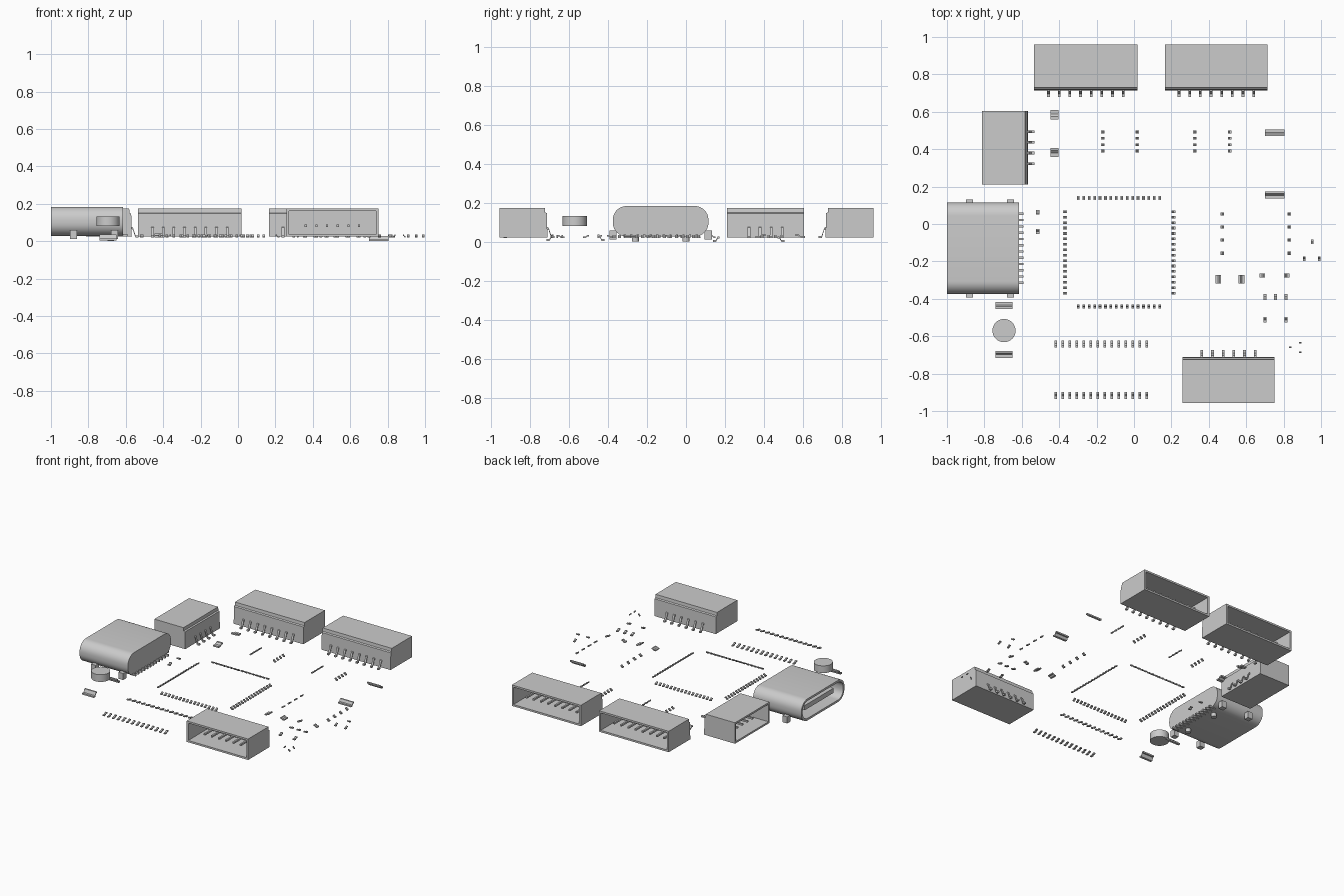
import bpy, bmesh, math
from mathutils import Matrix, Vector

if "Cube" in bpy.data.objects:
    bpy.data.objects.remove(bpy.data.objects["Cube"])


def prism(bm, pts, a, b):
    """Extrude a (y, z) profile along x from a to b."""
    lo = [bm.verts.new((a, y, z)) for y, z in pts]
    hi = [bm.verts.new((b, y, z)) for y, z in pts]
    n = len(pts)
    faces = [bm.faces.new(lo), bm.faces.new(hi[::-1])]
    for i in range(n):
        j = (i + 1) % n
        faces.append(bm.faces.new((lo[j], lo[i], hi[i], hi[j])))
    bmesh.ops.recalc_face_normals(bm, faces=faces)
    return faces


def box(bm, x0, x1, y0, y1, z0, z1):
    return prism(bm, [(y0, z0), (y1, z0), (y1, z1), (y0, z1)], x0, x1)


def hollow(bm, faces, direction, wall, depth):
    """Cut a pocket into the face looking along direction."""
    bm.normal_update()
    d = Vector(direction)
    f = max(faces, key=lambda f: round(f.normal.dot(d), 3))
    bmesh.ops.inset_individual(bm, faces=[f], thickness=wall, use_even_offset=True)
    bm.normal_update()
    bmesh.ops.inset_individual(bm, faces=[f], thickness=0.0, depth=-depth)


def ribbon(bm, path, t, x, w):
    """Bent metal strip following a (y, z) path, t thick, w wide."""
    top = [(y, z + t) for y, z in reversed(path)]
    prism(bm, path + top, x - w / 2, x + w / 2)


def finish(bm, name, M=None, smooth=False):
    me = bpy.data.meshes.new(name)
    if M is not None:
        bm.transform(M)
    bm.to_mesh(me)
    bm.free()
    ob = bpy.data.objects.new(name, me)
    bpy.context.collection.objects.link(ob)
    if smooth:
        bpy.context.view_layer.objects.active = ob
        ob.select_set(True)
        bpy.ops.object.shade_smooth_by_angle(angle=math.radians(35))
        ob.select_set(False)
    return ob


def place(x, y, deg):
    return Matrix.Translation((x, y, 0)) @ Matrix.Rotation(math.radians(deg), 4, 'Z')


# Cable sockets: local y = 0 is the pin side, +y the open side
def socket(name, x, y, deg, width, pins, depth=0.246):
    M = place(x, y, deg)
    bm = bmesh.new()
    profile = [(0, 0.027), (depth, 0.027), (depth, 0.178), (0.014, 0.178),
               (0.012, 0.155), (0.003, 0.15)]
    faces = prism(bm, profile, -width / 2, width / 2)
    hollow(bm, faces, (0, 1, 0), 0.013, depth - 0.03)
    finish(bm, name + "_housing", M)
    bm = bmesh.new()
    for i in range(pins):
        px = (i - (pins - 1) / 2) * 0.057
        ribbon(bm, [(-0.037, 0.022), (-0.02, 0.022), (-0.006, 0.065), (0.01, 0.072)],
               0.012, px, 0.014)
        box(bm, px - 0.006, px + 0.006, 0.02, 0.19, 0.08, 0.092)
    finish(bm, name + "_pins", M)


socket("back_left_socket", -0.2575, 0.715, 0, 0.555, 8)
socket("back_right_socket", 0.44, 0.715, 0, 0.55, 8)
socket("front_socket", 0.505, -0.71, 180, 0.49, 6)
socket("left_socket", -0.568, 0.408, 90, 0.394, 4)

# Charging port shell: rounded tube, open towards -x
yc, zc, hw, hh, r = -0.13, 0.109, 0.245, 0.078, 0.07
outline = []
for k, (sy, sz) in enumerate([(1, 1), (-1, 1), (-1, -1), (1, -1)]):
    for i in range(9):
        a = math.radians(90 * k + 90 * i / 8)
        outline.append((yc + sy * (hw - r) + r * math.cos(a),
                        zc + sz * (hh - r) + r * math.sin(a)))
bm = bmesh.new()
hollow(bm, prism(bm, outline, -1.0, -0.615), (-1, 0, 0), 0.015, 0.3)
finish(bm, "port_shell", smooth=True)

# Port tongue, contacts and mounting tabs
bm = bmesh.new()
box(bm, -0.97, -0.68, yc - 0.165, yc + 0.165, 0.092, 0.126)
finish(bm, "port_tongue")
bm = bmesh.new()
for i in range(12):
    ribbon(bm, [(-0.02, 0.027), (0.03, 0.027)], 0.014, (i - 5.5) * 0.0335, 0.012)
finish(bm, "port_contacts", place(-0.612, -0.13, 90))
bm = bmesh.new()
for x in (-0.88, -0.66):
    for s in (-1, 1):
        box(bm, x - 0.019, x + 0.019, *sorted((yc + s * 0.225, yc + s * 0.262)), 0.015, 0.062)
finish(bm, "port_tabs")
bm = bmesh.new()
for y in (yc - 0.13, yc + 0.13):
    bmesh.ops.create_cone(bm, cap_ends=True, segments=16, radius1=0.018, radius2=0.018,
                          depth=0.035, matrix=Matrix.Translation((-0.68, y, 0.0225)))
finish(bm, "port_pegs", smooth=True)

# Push button cap
bm = bmesh.new()
bmesh.ops.create_cone(bm, cap_ends=True, segments=32, radius1=0.062, radius2=0.062,
                      depth=0.052, matrix=Matrix.Translation((-0.695, -0.57, 0.11)))
finish(bm, "button_cap", smooth=True)


# Stepped leads: deg 0 has the foot towards -y
def leads(name, items, w, l, z0=0.023, z1=0.031, t=0.008):
    out = bmesh.new()
    for x, y, deg in items:
        bm = bmesh.new()
        ribbon(bm, [(-l / 2, z0), (-l * 0.05, z0), (l * 0.2, z1), (l / 2, z1)], t, 0, w)
        bm.transform(place(x, y, deg))
        me = bpy.data.meshes.new("tmp")
        bm.to_mesh(me)
        bm.free()
        out.from_mesh(me)
        bpy.data.meshes.remove(me)
    finish(out, name)


def row(n, a, b):
    return [a + (b - a) * i / (n - 1) for i in range(n)]


# Button contacts and diode contacts
leads("button_contacts", [(-0.695, -0.435, 180), (-0.695, -0.697, 0)], 0.093, 0.037, 0.008, 0.03, 0.01)
leads("switch_contacts", [(0.752, 0.487, 180), (0.752, 0.155, 0)], 0.104, 0.035, 0.003, 0.02, 0.01)
leads("diode_contacts", [(-0.426, 0.585, 180), (-0.426, 0.382, 0)], 0.043, 0.05, 0.023, 0.034, 0.01)
leads("small_diode_contacts", [(-0.515, 0.062, 180), (-0.515, -0.04, 0)], 0.018, 0.025)

# Main chip: sixteen leads on each side
quad = []
for i in row(16, -0.2175, 0.2175):
    quad += [(-0.08 + i, 0.14, 180), (-0.08 + i, -0.442, 0),
             (-0.37, -0.152 + i, 270), (0.211, -0.152 + i, 90)]
leads("main_chip_leads", quad, 0.014, 0.021)

# Wide two-row chip
leads("wide_chip_leads", [p for x in row(14, -0.418, 0.069)
                          for p in ((x, -0.642, 180), (x, -0.917, 0))], 0.013, 0.038)

# Eight-lead chips
for name, xa, xb, ya, yb, w in (("left_chip_leads", -0.168, 0.018, 0.39, 0.492, 0.014),
                                ("right_chip_leads", 0.324, 0.511, 0.39, 0.492, 0.014),
                                ("lower_chip_leads", 0.471, 0.83, -0.156, 0.053, 0.017)):
    leads(name, [p for y in row(4, ya, yb) for p in ((xa, y, 270), (xb, y, 90))], w, 0.018)

# Small diodes, regulator and transistors
leads("power_diode_leads", [(0.45, -0.296, 270), (0.575, -0.296, 90)], 0.045, 0.031)
leads("signal_diode_leads", [(0.686, -0.275, 270), (0.817, -0.275, 90)], 0.022, 0.029)
leads("regulator_leads", [(x, -0.39, 180) for x in (0.70, 0.757, 0.813)]
      + [(x, -0.512, 0) for x in (0.70, 0.813)], 0.016, 0.031)
leads("transistor_leads", [(0.952, -0.095, 180), (0.911, -0.185, 0), (0.991, -0.185, 0)], 0.013, 0.024)
leads("tiny_transistor_leads", [(0.835, -0.66, 270), (0.889, -0.635, 90), (0.889, -0.686, 90)], 0.008, 0.012)

# Drop the whole set onto z = 0
obs = list(bpy.data.objects)
low = min(v.co.z for o in obs for v in o.data.vertices)
for o in obs:
    o.data.transform(Matrix.Translation((0, 0, -low)))
